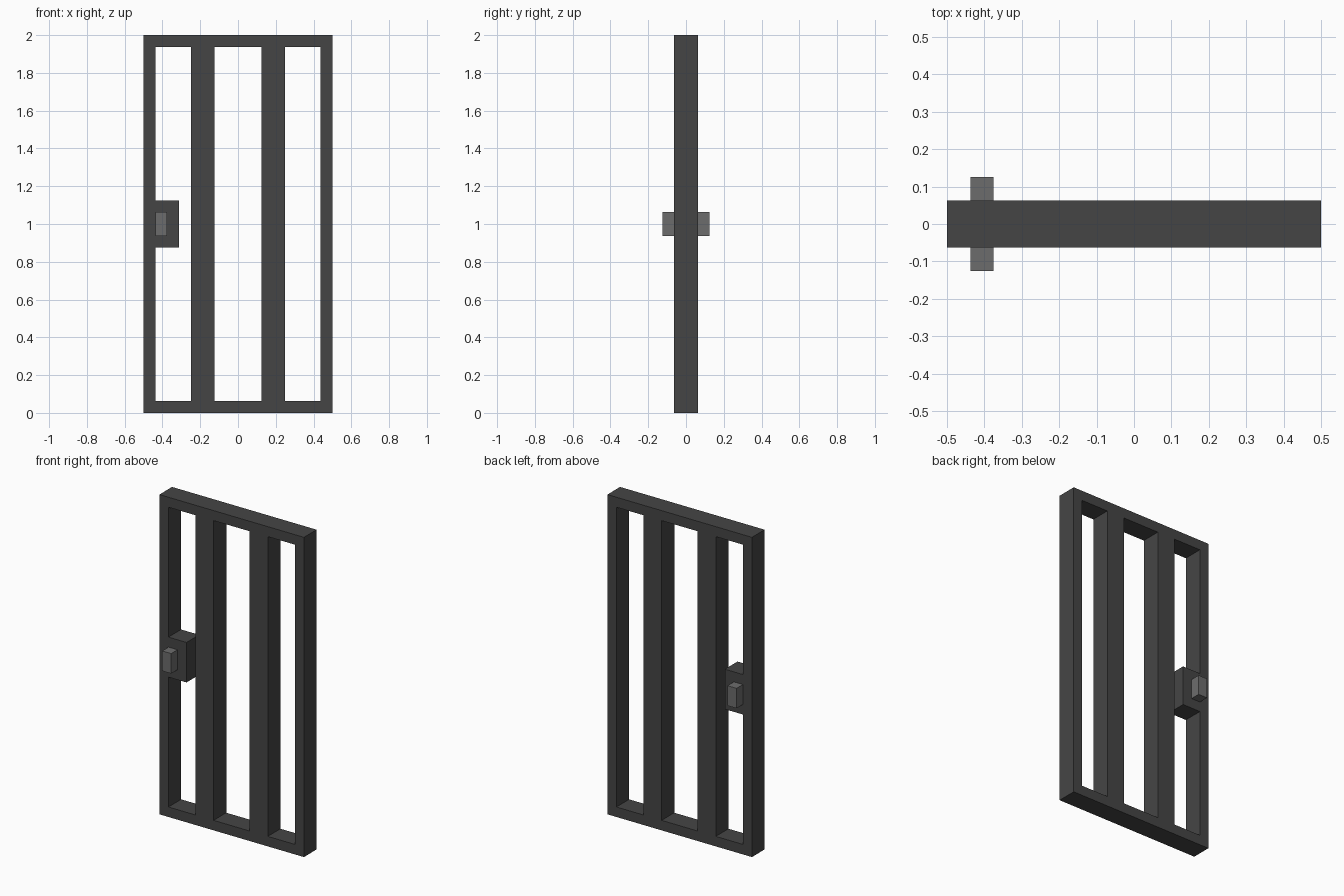
import bpy

cube = bpy.data.objects.get("Cube")
if cube:
    bpy.data.objects.remove(cube, do_unlink=True)

U = 1 / 16  # module: every part is a multiple of this


def material(name, value):
    mat = bpy.data.materials.new(name)
    mat.use_nodes = True
    colour = (value, value, value, 1)
    mat.diffuse_color = colour
    mat.node_tree.nodes["Principled BSDF"].inputs["Base Color"].default_value = colour
    return mat


def box(name, x, y, z, mat):
    """Box from (low, high) ranges, given in modules."""
    ranges = (x, y, z)
    bpy.ops.mesh.primitive_cube_add(size=1, location=[(a + b) / 2 * U for a, b in ranges])
    obj = bpy.context.object
    obj.name = name
    obj.scale = [(b - a) * U for a, b in ranges]
    bpy.ops.object.transform_apply(location=False, rotation=False, scale=True)
    obj.data.materials.append(mat)
    return obj


iron = material("dark iron", 0.06)
steel = material("grey steel", 0.152)
DEPTH = (-1, 1)

# Outer frame: full-width rails with stiles between them
box("bottom_rail", (-8, 8), DEPTH, (0, 1), iron)
box("top_rail", (-8, 8), DEPTH, (31, 32), iron)
box("right_stile", (-8, -7), DEPTH, (1, 31), iron)
box("left_stile", (7, 8), DEPTH, (1, 31), iron)

# Two wide vertical bars
box("right_bar", (-4, -2), DEPTH, (1, 31), iron)
box("left_bar", (2, 4), DEPTH, (1, 31), iron)

# Lock block against the right stile, with a handle on each face
box("lock_block", (-7, -5), DEPTH, (14, 18), iron)
box("front_handle", (-7, -6), (-2, -1), (15, 17), steel)
box("back_handle", (-7, -6), (1, 2), (15, 17), steel)
